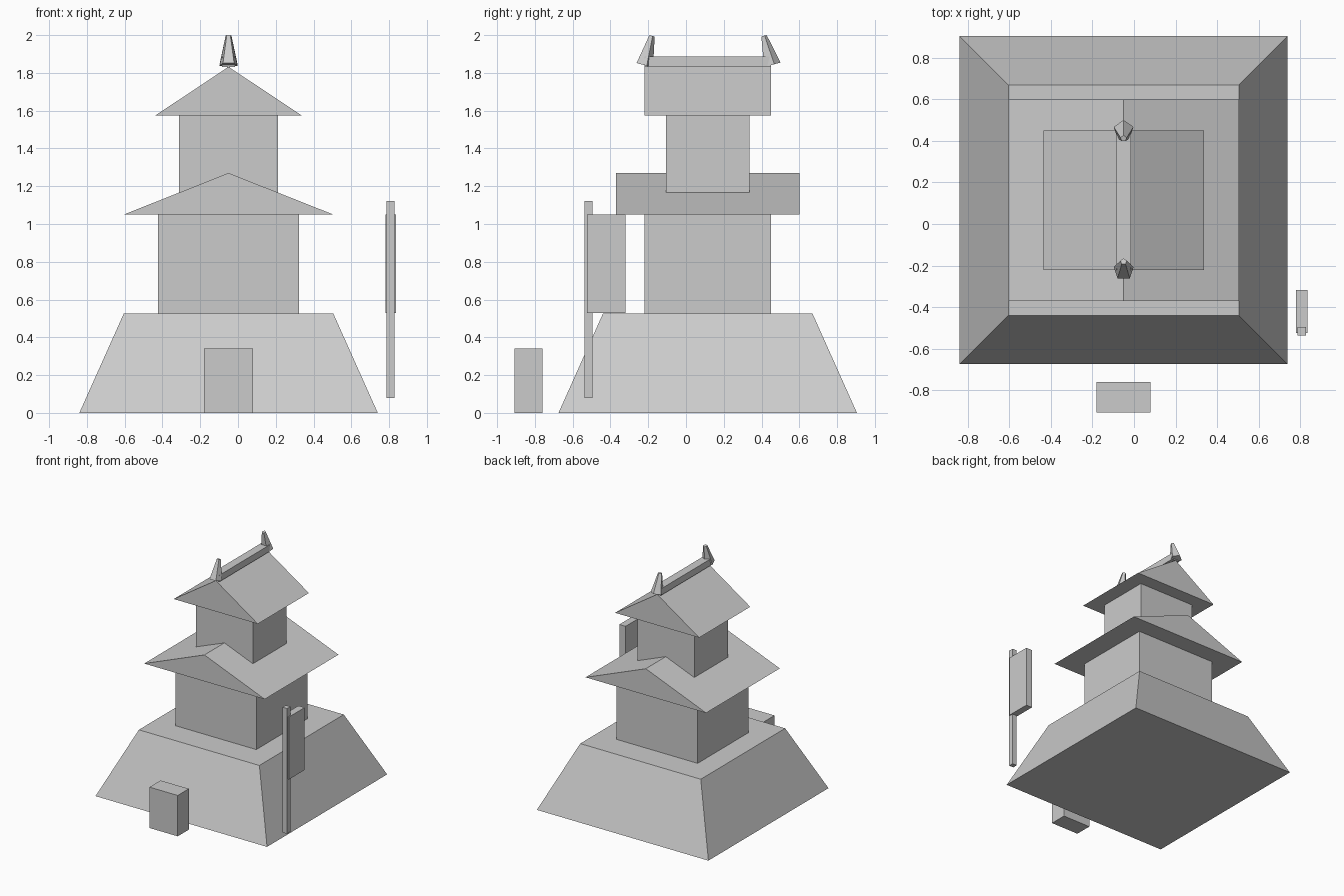
import bpy, bmesh, math
from mathutils import Vector, Matrix

if "Cube" in bpy.data.objects:
    bpy.data.objects.remove(bpy.data.objects["Cube"])

CX, CY = -0.05, 0.115  # tower axis


def finish(name, bm):
    bmesh.ops.recalc_face_normals(bm, faces=bm.faces[:])
    mesh = bpy.data.meshes.new(name)
    bm.to_mesh(mesh)
    bm.free()
    obj = bpy.data.objects.new(name, mesh)
    bpy.context.collection.objects.link(obj)
    return obj


def box(name, x0, x1, y0, y1, z0, z1, taper=1.0):
    """Box between limits; the top is scaled by taper."""
    bm = bmesh.new()
    bmesh.ops.create_cube(bm, size=1)
    for v in bm.verts:
        s = taper if v.co.z > 0 else 1.0
        v.co = Vector(((x0 + x1) / 2 + v.co.x * (x1 - x0) * s,
                       (y0 + y1) / 2 + v.co.y * (y1 - y0) * s,
                       z1 if v.co.z > 0 else z0))
    return finish(name, bm)


def tower_box(name, hx, hy, z0, z1, taper=1.0):
    return box(name, CX - hx, CX + hx, CY - hy, CY + hy, z0, z1, taper)


def gable_roof(name, hx, hy, z0, z1):
    """Triangular profile extruded along y."""
    bm = bmesh.new()
    profile = [(CX - hx, z0), (CX + hx, z0), (CX, z1)]
    face = bm.faces.new([bm.verts.new((x, CY - hy, z)) for x, z in profile])
    ext = bmesh.ops.extrude_face_region(bm, geom=[face], use_keep_orig=True)
    verts = [g for g in ext["geom"] if isinstance(g, bmesh.types.BMVert)]
    bmesh.ops.translate(bm, vec=(0, 2 * hy, 0), verts=verts)
    return finish(name, bm)


# Stone base and two storeys with roofs
tower_box("stone_base", 0.79, 0.79, 0, 0.525, 0.555 / 0.79)
tower_box("lower_storey", 0.373, 0.336, 0.525, 1.05)
gable_roof("lower_roof", 0.555, 0.485, 1.05, 1.27)
tower_box("upper_storey", 0.262, 0.222, 1.10, 1.575)
gable_roof("upper_roof", 0.387, 0.336, 1.575, 1.832)

# Ridge beam with inward-leaning five-sided finials
tower_box("ridge_beam", 0.035, 0.336, 1.832, 1.887)
for name, side in (("front_finial", -1), ("back_finial", 1)):
    bm = bmesh.new()
    bmesh.ops.create_cone(bm, cap_ends=True, segments=5,
                          radius1=0.05, radius2=0.016, depth=0.16)
    # turn one base corner towards +y
    corner = max((v for v in bm.verts if v.co.z < 0), key=lambda v: v.co.y).co
    turn = math.pi / 2 - math.atan2(corner.y, corner.x)
    m = (Matrix.Translation((CX, CY + side * 0.317, 1.919))
         @ Matrix.Rotation(side * math.radians(15), 4, 'X')
         @ Matrix.Rotation(turn, 4, 'Z'))
    bm.transform(m)
    finish(name, bm)

# Gate block in front
box("gate_block", -0.18, 0.08, -0.907, -0.761, 0, 0.34)

# Banner on a pole at the right
box("banner_pole", 0.787, 0.829, -0.538, -0.496, 0.08, 1.123)
box("banner", 0.78, 0.837, -0.525, -0.319, 0.53, 1.05)
